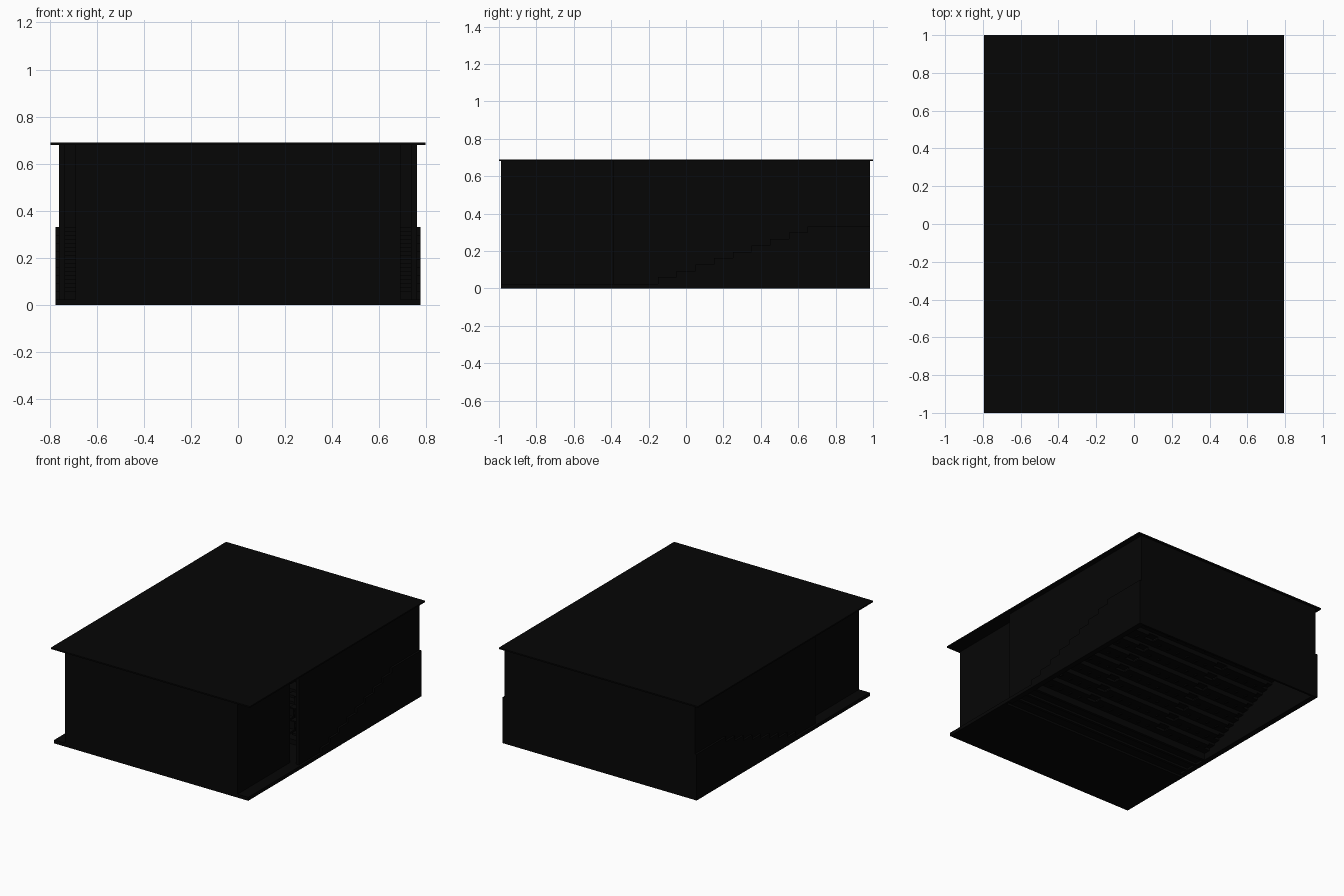
import bpy
import bmesh
from mathutils import Matrix, Vector

cube = bpy.data.objects.get("Cube")
if cube:
    bpy.data.objects.remove(cube, do_unlink=True)

black = bpy.data.materials.new("matte_black")
black.use_nodes = True
COLOUR = (0.0018, 0.0018, 0.0018, 1)
black.diffuse_color = COLOUR
black.node_tree.nodes["Principled BSDF"].inputs["Base Color"].default_value = COLOUR


def finish(name, bm):
    bmesh.ops.recalc_face_normals(bm, faces=bm.faces)
    mesh = bpy.data.meshes.new(name)
    bm.to_mesh(mesh)
    bm.free()
    mesh.materials.append(black)
    obj = bpy.data.objects.new(name, mesh)
    bpy.context.scene.collection.objects.link(obj)
    return obj


def add_box(bm, x, y, z):
    size = Vector((x[1] - x[0], y[1] - y[0], z[1] - z[0]))
    mid = Vector((x[0] + x[1], y[0] + y[1], z[0] + z[1])) / 2
    bmesh.ops.create_cube(bm, size=1, matrix=Matrix.Translation(mid) @ Matrix.Diagonal(size).to_4x4())


def box(name, x, y, z):
    bm = bmesh.new()
    add_box(bm, x, y, z)
    return finish(name, bm)


def extrude_profile(name, profile, x0, x1):
    bm = bmesh.new()
    face = bm.faces.new([bm.verts.new((x0, y, z)) for y, z in profile])
    out = bmesh.ops.extrude_face_region(bm, geom=[face])
    verts = [v for v in out["geom"] if isinstance(v, bmesh.types.BMVert)]
    bmesh.ops.translate(bm, verts=verts, vec=(x1 - x0, 0, 0))
    return finish(name, bm)


FRONT, BACK, TOP = -0.99, 0.985, 0.68
OUT, WALL, STAGE, INNER = 0.775, 0.76, 0.69, 0.735
BEND, FLOOR, THICK, SHEET = -0.39, 0.025, 0.015, 0.01
STEPS, START, RUN, FIRST, RISE = 9, -0.15, 0.1, 0.06, 0.034


def stair_line(split):
    """Stepped line from the floor to the rear landing, each step cut in split parts."""
    line = [(START, FLOOR)]
    count = (STEPS - 1) * split + 1
    for k in range(count):
        y, z = START + RUN * k / split, FIRST + RISE * k / split
        end = BACK if k == count - 1 else y + RUN / split
        line += [(y, z), (end, z)]
    return line


def hollow(line):
    """Close a stepped line into a thin sheet."""
    under = [(y + SHEET, z - SHEET) for y, z in line[:-1]] + [(BACK, line[-1][1] - SHEET)]
    return line + under[::-1]


tread = stair_line(1)
tier_top = tread[-1][1]

# Roof, stage floor and the joisted deck in front of the seats
box("roof", (-0.795, 0.795), (-1, 1), (TOP, 0.69))
box("stage_floor", (-OUT, OUT), (FRONT, -0.42), (0, FLOOR))
box("front_deck", (-OUT, OUT), (-0.42, START + SHEET), (FLOOR - SHEET, FLOOR))
for i in range(3):
    y = -0.34 + 0.09 * i
    box(f"deck_joist_{i + 1}", (-WALL, WALL), (y, y + 0.02), (0, FLOOR - SHEET))

# Hollow seating tiers with finer aisle stairs between and beside them
AISLE_IN, AISLE_OUT = 0.26, 0.34
extrude_profile("middle_tiers", hollow(tread), -AISLE_IN, AISLE_IN)

# Walls, wide at the seating and narrow at the stage, with an open gap between
box("front_wall", (-STAGE, STAGE), (FRONT, FRONT + THICK), (0, TOP))
box("back_wall", (-WALL, WALL), (BACK - THICK, BACK), (0, TOP))
box("back_skirt", (-OUT, OUT), (BACK - THICK, BACK), (0, tier_top))
for side, s in (("left", 1), ("right", -1)):
    def span(a, b):
        return tuple(sorted((s * a, s * b)))
    extrude_profile(side + "_tiers", hollow(tread), s * AISLE_OUT, s * STAGE)
    extrude_profile(side + "_aisle_stairs", hollow(stair_line(2)), s * AISLE_IN, s * AISLE_OUT)
    extrude_profile(side + "_edge_stairs", hollow(stair_line(2)), s * STAGE, s * WALL)
    box(side + "_stage_wall", span(STAGE - THICK, STAGE), (FRONT, BEND), (FLOOR, TOP))
    box(side + "_hall_wall", span(INNER, WALL), (BEND, BACK), (0, TOP))
    extrude_profile(side + "_stepped_skirt", [(START, 0)] + tread + [(BACK, 0)], s * WALL, s * OUT)
    box(side + "_deck_edge", span(WALL, OUT), (-0.42, START), (0, FLOOR - SHEET))

# Screen on the inside of the front wall
box("screen", (-0.58, 0.58), (FRONT + THICK, FRONT + THICK + 0.008), (0.16, 0.6))

# Seat rows in three blocks, with feet let through the treads
seats = bmesh.new()
for k in range(STEPS):
    y, z = START + RUN * k + 0.02, FIRST + RISE * k
    for centre, count in ((-0.515, 4), (0, 6), (0.515, 4)):
        for i in range(count):
            x = centre + (i - (count - 1) / 2) * 0.08
            add_box(seats, (x - 0.033, x + 0.033), (y, y + 0.05), (z + 0.02, z + 0.035))
            add_box(seats, (x - 0.033, x + 0.033), (y + 0.05, y + 0.062), (z + 0.02, z + 0.09))
            add_box(seats, (x - 0.006, x + 0.006), (y + 0.02, y + 0.045), (z - 0.018, z + 0.02))
finish("seat_rows", seats)
